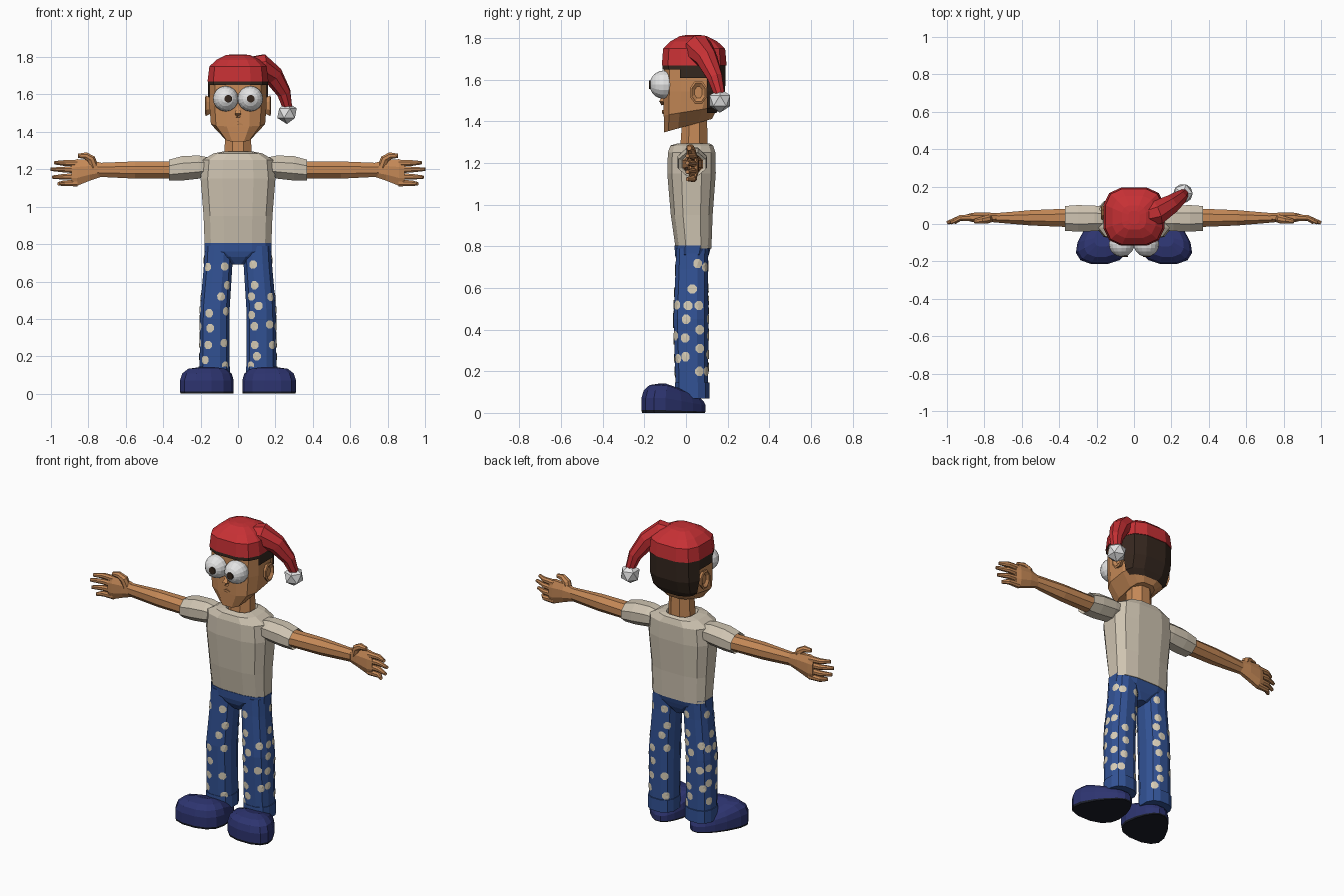
import bpy, bmesh, math
from mathutils import Vector
from mathutils.bvhtree import BVHTree

cube = bpy.data.objects.get("Cube")
if cube:
    bpy.data.objects.remove(cube)


def material(name, *rgb):
    mat = bpy.data.materials.new(name)
    mat.use_nodes = True
    mat.diffuse_color = (*rgb, 1)
    mat.node_tree.nodes["Principled BSDF"].inputs["Base Color"].default_value = (*rgb, 1)
    return mat


SKIN = material("skin", .56, .25, .095)
RED = material("hat red", .57, .03, .035)
WHITE = material("white", .78, .78, .78)
BROWN = material("dark brown", .035, .02, .013)
CREAM = material("shirt cream", .62, .55, .44)
SPOT = material("spot cream", .68, .61, .47)
BLUE = material("trouser blue", .032, .085, .3)
NAVY = material("shoe navy", .026, .034, .16)
BLACK = material("sole black", .01, .012, .02)


def finish(name, bm, *mats):
    bmesh.ops.recalc_face_normals(bm, faces=bm.faces)
    mesh = bpy.data.meshes.new(name)
    bm.to_mesh(mesh)
    bm.free()
    for mat in mats:
        mesh.materials.append(mat)
    obj = bpy.data.objects.new(name, mesh)
    bpy.context.collection.objects.link(obj)
    return obj


def skin_rings(rings, side=1):
    """Bridge consecutive rings of points and cap both ends."""
    bm = bmesh.new()
    rows = [[bm.verts.new((p[0] * side, p[1], p[2])) for p in r] for r in rings]
    for a, b in zip(rows, rows[1:]):
        for i in range(len(a)):
            j = (i + 1) % len(a)
            bm.faces.new((a[i], a[j], b[j], b[i]))
    bm.faces.new(rows[0])
    bm.faces.new(rows[-1])
    return bm


def loft(name, rings, mat, side=1):
    return finish(name, skin_rings(rings, side), mat)


def oval(n, power):
    """Unit rounded square, as (u, v) pairs."""
    top = math.cos(math.pi / n)
    for i in range(n):
        a = 2 * math.pi * (i + .5) / n
        yield tuple(math.copysign((abs(t) / top) ** (2 / power), t)
                    for t in (math.cos(a), math.sin(a)))


def level(z, rx, front, back, x=0, n=12, power=3, tilt=0):
    """Horizontal section between two depths."""
    mid, ry = (front + back) / 2, (back - front) / 2
    return [Vector((x + u * rx, mid + v * ry, z + tilt * v * ry))
            for u, v in oval(n, power)]


def section(x, ry, rz, y, z, n=8, power=2):
    """Upright section across the x axis."""
    return [Vector((x, y + u * ry, z + v * rz)) for u, v in oval(n, power)]


def tube(name, path, radii, mat, side=1, n=8):
    path = [Vector(p) for p in path]
    rings = []
    for i, p in enumerate(path):
        d = path[min(i + 1, len(path) - 1)] - path[max(i - 1, 0)]
        q = d.to_track_quat("Z", "Y")
        rings.append([p + q @ Vector((u, v, 0)) * radii[i] for u, v in oval(n, 2)])
    return loft(name, rings, mat, side)


# Head and neck
def head_rings(grow):
    return [level(1.345 + tilt_z, rx + grow, front - grow, back + grow, tilt=tilt)
            for tilt_z, rx, front, back, tilt in (
                (.035, .075, -.105, .125, .28), (.105, .145, -.107, .155, .16),
                (.2, .153, -.107, .18, 0), (.33, .153, -.105, .183, 0),
                (.4, .11, -.07, .14, 0))]


loft("head", head_rings(0), SKIN)
loft("neck", [level(1.24, .075, -.03, .105, n=8, power=2),
              level(1.46, .065, -.015, .1, n=8, power=2)], SKIN)

# Hair: a shell over the head, trimmed to a hairline
hair = skin_rings(head_rings(.008))
for co, no in (((0, .1, 0), (0, 1, 0)), ((0, -.03, 0), (0, 1, 0)), ((0, 0, 1.61), (0, 0, 1)),
               ((0, 0, 1.65), (0, 0, 1)), ((0, 0, 1.44), (0, 0, 1))):
    bmesh.ops.bisect_plane(hair, geom=hair.verts[:] + hair.edges[:] + hair.faces[:],
                           plane_co=co, plane_no=no)
bare = []
for f in hair.faces:
    c = f.calc_center_median()
    if not (c.z > 1.65 or (c.z > 1.61 and c.y > -.03) or (c.z > 1.44 and c.y > .1)):
        bare.append(f)
bmesh.ops.delete(hair, geom=bare, context="FACES")
finish("hair", hair, BROWN)

# Hat with drooping tail and pompom
loft("hat", [level(1.67, .163, -.116, .195), level(1.75, .153, -.11, .188),
             level(1.785, .115, -.075, .15), level(1.81, .065, -.03, .1),
             level(1.815, .03, 0, .07)], RED)
tube("hat_tail", [(.04, .04, 1.745), (.12, .06, 1.75), (.19, .1, 1.7), (.245, .14, 1.61),
                  (.265, .16, 1.53)], [.05, .065, .05, .036, .025], RED)
bm = bmesh.new()
bmesh.ops.create_icosphere(bm, subdivisions=1, radius=.058)
bmesh.ops.translate(bm, verts=bm.verts, vec=(.262, .163, 1.5))
finish("pompom", bm, WHITE)

# Face
for side, label in ((1, "left"), (-1, "right")):
    bpy.ops.mesh.primitive_uv_sphere_add(segments=16, ring_count=10, radius=.068,
                                         location=(side * .066, -.107, 1.577),
                                         rotation=(math.pi / 2, 0, 0))
    eye = bpy.context.object
    eye.name = label + "_eye"
    eye.data.materials.append(WHITE)
    bpy.ops.mesh.primitive_cylinder_add(vertices=10, radius=.021, depth=.009,
                                        location=(side * .06 + .008, -.173, 1.577),
                                        rotation=(math.pi / 2, 0, 0))
    pupil = bpy.context.object
    pupil.name = label + "_pupil"
    pupil.data.materials.append(BROWN)
    loft(label + "_ear", [section(x, ry, rz, .06, 1.54) for x, ry, rz in (
        (.14, .028, .04), (.172, .04, .055), (.176, .032, .045), (.163, .018, .028))],
        SKIN, side)
tube("nose", [(0, -.1, 1.53), (0, -.112, 1.495), (0, -.108, 1.48)], [.006, .017, .01], SKIN, n=4)
tube("mouth", [(-.025, -.106, 1.438), (0, -.108, 1.447), (.025, -.106, 1.438)],
     [.003, .008, .003], SKIN, n=4)

# Shirt body, closing in at the collar
loft("shirt", [level(.79, .178, -.05, .122), level(.95, .184, -.073, .128),
               level(1.15, .2, -.09, .143), level(1.25, .19, -.087, .142),
               level(1.285, .13, -.075, .13), level(1.295, .08, -.04, .112),
               level(1.27, .068, -.025, .1)], CREAM)

# Trouser seat
loft("trouser_seat", [level(.69, .03, -.02, .08), level(.73, .1, -.045, .1),
                      level(.76, .178, -.053, .11), level(.805, .18, -.055, .122)], BLUE)

# Spot positions in hundredths: (across, height)
FRONT = {1: [(7, 69), (8, 58), (6, 52), (19, 52), (11, 47), (6, 42), (18, 37), (8, 36),
             (8, 26), (10, 20), (20, 26), (5, 15)],
         -1: [(18, 68), (6, 68), (4, 58), (9, 52), (16, 43), (4, 44), (15, 35), (6, 27),
              (17, 26), (19, 18), (5, 15)]}
OUTER = [(3, 60), (1, 52), (0, 45), (-2, 36), (-2, 27), (9, 72), (9, 52), (9, 40),
         (9, 31), (9, 20)]


def add_spots(name, leg, targets):
    tree = BVHTree.FromPolygons([v.co for v in leg.data.vertices],
                                [p.vertices[:] for p in leg.data.polygons])
    bm = bmesh.new()

    def on_leg(p):
        co, normal = tree.find_nearest(p)[:2]
        return bm.verts.new(co + normal * .003)

    for target in targets:
        co, normal = tree.find_nearest(Vector(target))[:2]
        q = normal.to_track_quat("Z", "Y")
        hub = on_leg(co)
        inner, outer = [[on_leg(co + q @ Vector((u, v, 0)) * r) for u, v in oval(8, 2)]
                        for r in (.012, .022)]
        for i in range(8):
            bm.faces.new((hub, inner[i - 1], inner[i]))
            bm.faces.new((inner[i - 1], outer[i - 1], outer[i], inner[i]))
    finish(name, bm, SPOT)


def shoe_ring(scale, height):
    ring = []
    for u, v in oval(16, 2.3):
        y = -.06 + .154 * v * scale
        x = .155 - .2 * (y + .06) + (.127 - .33 * (y + .06)) * u * scale
        ring.append(Vector((x, y, height * (.142 - .36 * max(0, y + .1)))))
    return ring


for side, label in ((1, "left"), (-1, "right")):
    # Sleeve and arm
    loft(label + "_sleeve", [section(x, ry, rz, .03, z) for x, ry, rz, z in (
        (.14, .06, .045, 1.215), (.21, .068, .062, 1.212), (.3, .071, .065, 1.205),
        (.37, .066, .056, 1.195), (.355, .05, .045, 1.195))], CREAM, side)
    loft(label + "_arm", [section(x, ry, rz, .033, z) for x, ry, rz, z in (
        (.33, .05, .045, 1.195), (.55, .041, .046, 1.196), (.75, .024, .037, 1.197))],
        SKIN, side)

    # Hand: palm, four fingers and a thumb
    loft(label + "_palm", [section(x, ry, rz, .035, z) for x, ry, rz, z in (
        (.73, .022, .037, 1.197), (.79, .027, .055, 1.195), (.86, .025, .071, 1.183),
        (.89, .018, .064, 1.18))], SKIN, side)
    for i, (reach, tip) in enumerate(((.98, 1.235), (1, 1.2), (.99, 1.158), (.96, 1.123))):
        root = 1.232 - i * .035
        tube(f"{label}_finger_{i + 1}",
             [(.86, .035, root), (.93, .032, (root + tip) / 2), (reach, .006, tip)],
             [.018, .015, .009], SKIN, side)
    tube(label + "_thumb", [(.77, .03, 1.21), (.785, .025, 1.255), (.815, .02, 1.273),
                            (.855, .015, 1.272)], [.022, .022, .018, .011], SKIN, side)

    # Trouser leg with turned cuff
    leg = loft(label + "_trouser_leg", [level(z, rx, front, back, x, power=2.5)
               for z, rx, front, back, x in (
                   (.79, .077, -.048, .108, .1), (.69, .076, -.05, .105, .106),
                   (.45, .079, -.06, .108, .124), (.14, .08, -.05, .106, .125))], BLUE, side)
    loft(label + "_cuff", [level(z, .084, -.053, .112, .126, power=2.5)
                           for z in (.07, .145)], BLUE, side)
    spots = [(side * x / 100, -.07, z / 100) for x, z in FRONT[side]]
    spots += [(side * x / 100, .13, z / 100 + .02) for x, z in FRONT[-side]]
    spots += [(side * .25, y / 100, z / 100) for y, z in OUTER]
    add_spots(label + "_spots", leg, spots)

    # Shoe with dark sole
    bm = skin_rings([shoe_ring(s, h) for s, h in (
        (.98, 0), (1, .09), (1, .5), (.93, .76), (.75, .94), (.4, 1))], side)
    for f in bm.faces:
        f.material_index = int(f.calc_center_median().z < .012)
    finish(label + "_shoe", bm, NAVY, BLACK)
